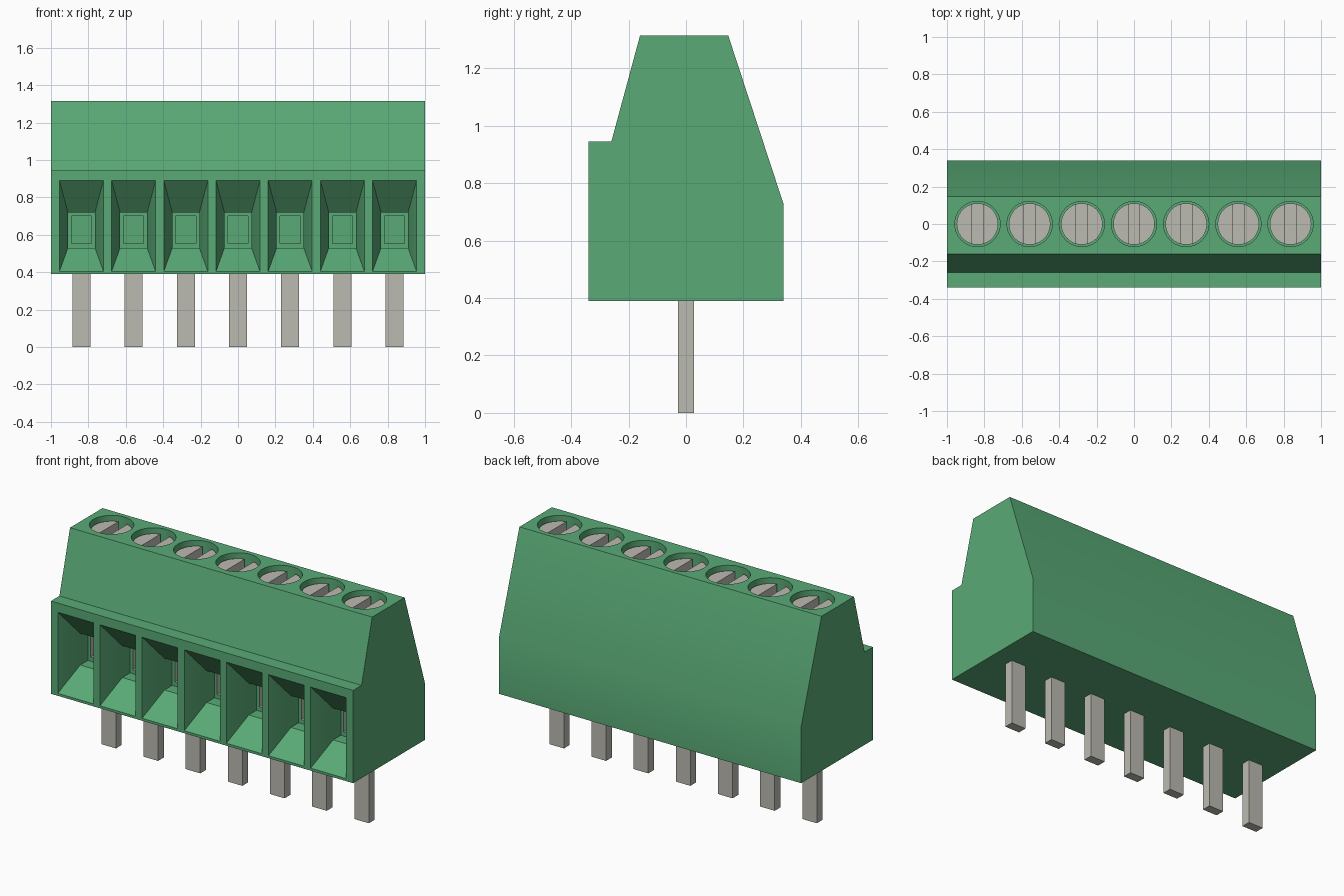
import bpy, bmesh
from mathutils import Matrix

cube = bpy.data.objects.get("Cube")
if cube:
    bpy.data.objects.remove(cube)


def material(name, rgb):
    m = bpy.data.materials.new(name)
    m.use_nodes = True
    m.diffuse_color = (*rgb, 1)
    bsdf = m.node_tree.nodes["Principled BSDF"]
    bsdf.inputs["Base Color"].default_value = (*rgb, 1)
    bsdf.inputs["Roughness"].default_value = 0.6
    return m


GREEN = material("green plastic", (0.10, 0.40, 0.18))
METAL = material("tinned metal", (0.50, 0.49, 0.44))
COUNT, PITCH = 7, 0.279
CENTRES = [(i - (COUNT - 1) / 2) * PITCH for i in range(COUNT)]
FRONT, TOP, BASE = -0.34, 1.315, 0.39


def finish(bm, name, mats):
    bmesh.ops.recalc_face_normals(bm, faces=bm.faces)
    mesh = bpy.data.meshes.new(name)
    bm.to_mesh(mesh)
    bm.free()
    for m in mats:
        mesh.materials.append(m)
    obj = bpy.data.objects.new(name, mesh)
    bpy.context.collection.objects.link(obj)
    return obj


def box(bm, low, high):
    size = [b - a for a, b in zip(low, high)]
    mid = [(a + b) / 2 for a, b in zip(low, high)]
    bmesh.ops.create_cube(bm, size=1, matrix=Matrix.Translation(mid) @ Matrix.Diagonal((*size, 1)))


def cylinder(bm, x, radius, z0, z1):
    bmesh.ops.create_cone(bm, cap_ends=True, segments=40, radius1=radius, radius2=radius,
                          depth=z1 - z0, matrix=Matrix.Translation((x, 0, (z0 + z1) / 2)))


def cut(target, cutter):
    mod = target.modifiers.new("cut", "BOOLEAN")
    mod.operation, mod.solver, mod.object = "DIFFERENCE", "EXACT", cutter
    bpy.context.view_layer.objects.active = target
    bpy.ops.object.modifier_apply(modifier=mod.name)
    bpy.data.objects.remove(cutter)


def smooth(obj):
    bpy.ops.object.select_all(action="DESELECT")
    obj.select_set(True)
    bpy.context.view_layer.objects.active = obj
    bpy.ops.object.shade_smooth_by_angle(angle=0.5)


def wire_entry(bm, x):
    """Tapered funnel, straight throat and metal-lined square hole."""
    # rings: y, half width, bottom, top
    rings = [(FRONT - 0.0147, 0.122, 0.3925, 0.907), (-0.193, 0.0725, 0.53, 0.72),
             (-0.12, 0.0725, 0.53, 0.72), (-0.12, 0.054, 0.555, 0.70), (0.1, 0.054, 0.555, 0.70)]
    loops = [[bm.verts.new((x + sx * w, y, z)) for sx, z in ((-1, lo), (1, lo), (1, hi), (-1, hi))]
             for y, w, lo, hi in rings]
    bm.faces.new(loops[0])
    bm.faces.new(loops[-1])
    for n, (a, b) in enumerate(zip(loops, loops[1:])):
        for k in range(4):
            j = (k + 1) % 4
            face = bm.faces.new((a[k], a[j], b[j], b[k]))
            face.material_index = int(n == 3)


# Housing: side profile extruded along x
profile = [(FRONT, BASE), (FRONT, 0.945), (-0.26, 0.945), (-0.16, TOP),
           (0.147, TOP), (0.34, 0.727), (0.34, BASE)]
bm = bmesh.new()
side = bm.faces.new([bm.verts.new((-1, y, z)) for y, z in profile])
grown = bmesh.ops.extrude_face_region(bm, geom=[side])["geom"]
bmesh.ops.translate(bm, vec=(2, 0, 0), verts=[v for v in grown if isinstance(v, bmesh.types.BMVert)])
housing = finish(bm, "housing", [GREEN, METAL])

# Wire entries and screw wells
bm = bmesh.new()
for x in CENTRES:
    wire_entry(bm, x)
    cylinder(bm, x, 0.121, TOP - 0.12, TOP + 0.1)
cut(housing, finish(bm, "well_cutter", [GREEN, METAL]))
smooth(housing)

# Slotted screws and solder pins
for i, x in enumerate(CENTRES, 1):
    bm = bmesh.new()
    cylinder(bm, x, 0.111, TOP - 0.13, TOP - 0.03)
    screw = finish(bm, f"screw_{i}", [METAL])
    bm = bmesh.new()
    box(bm, (x - 0.03, -0.2, TOP - 0.1), (x + 0.03, 0.2, TOP + 0.1))
    cut(screw, finish(bm, "slot_cutter", [METAL]))
    smooth(screw)

    bm = bmesh.new()
    box(bm, (x - 0.048, -0.027, 0), (x + 0.048, 0.027, BASE + 0.02))
    finish(bm, f"pin_{i}", [METAL])
